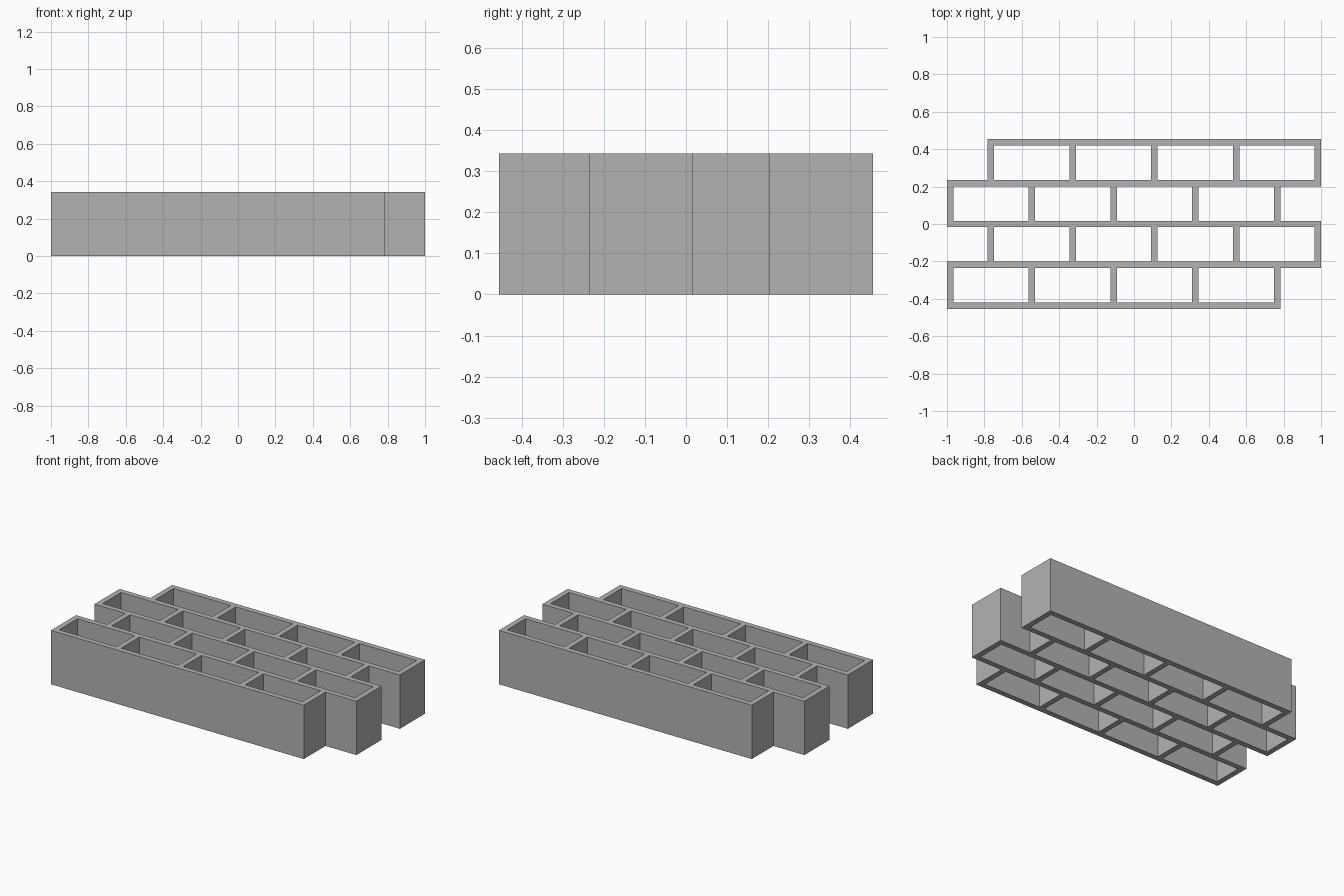
import bpy
import bmesh

if "Cube" in bpy.data.objects:
    bpy.data.objects.remove(bpy.data.objects["Cube"], do_unlink=True)

HEIGHT = 0.343
WALL = 0.0172          # half the wall thickness
PITCH_X = 0.437        # brick length
PITCH_Y = 0.219        # brick row depth
ROWS, BRICKS = 4, 4
END = 1.0 - WALL       # centre of the outermost cross wall

grey = bpy.data.materials.new("concrete_grey")
grey.use_nodes = True
colour = (0.45, 0.45, 0.45, 1)
grey.diffuse_color = colour
grey.node_tree.nodes["Principled BSDF"].inputs["Base Color"].default_value = colour

# Cross wall centres per row: odd rows are shifted by half a brick
webs = []
for row in range(ROWS):
    side = -1 if row % 2 == 0 else 1
    webs.append(sorted(side * (END - PITCH_X * i) for i in range(BRICKS + 1)))
rails = [PITCH_Y * (i - ROWS / 2) for i in range(ROWS + 1)]


def edge_xs(row):
    """Both edges of every cross wall in a row, from left to right."""
    if 0 <= row < ROWS:
        return [x + s for x in webs[row] for s in (-WALL, WALL)]
    return []


bm = bmesh.new()


def face(points):
    bm.faces.new([bm.verts.new((x, y, 0)) for x, y in points])


# Long walls, with corners wherever a cross wall joins
for i, y in enumerate(rails):
    below, above = edge_xs(i - 1), edge_xs(i)
    left, right = min(below + above), max(below + above)
    lower = sorted({round(x, 5) for x in below + [left, right]})
    upper = sorted({round(x, 5) for x in above + [left, right]})
    face([(x, y - WALL) for x in lower] + [(x, y + WALL) for x in reversed(upper)])

# Cross walls between neighbouring long walls
for row in range(ROWS):
    y0, y1 = rails[row] + WALL, rails[row + 1] - WALL
    for x in webs[row]:
        face([(x - WALL, y0), (x + WALL, y0), (x + WALL, y1), (x - WALL, y1)])

# Join the plan and raise it to full height
bmesh.ops.remove_doubles(bm, verts=bm.verts[:], dist=0.0005)
raised = bmesh.ops.extrude_face_region(bm, geom=bm.faces[:], use_keep_orig=True)
top = [g for g in raised["geom"] if isinstance(g, bmesh.types.BMVert)]
bmesh.ops.translate(bm, verts=top, vec=(0, 0, HEIGHT))

# Merge flat side faces at the flush ends
upright = [e for e in bm.edges if abs(e.verts[0].co.z - e.verts[1].co.z) > HEIGHT / 2]
bmesh.ops.dissolve_limit(bm, angle_limit=0.01, verts=[], edges=upright)
bmesh.ops.recalc_face_normals(bm, faces=bm.faces[:])

mesh = bpy.data.meshes.new("hollow_brick_wall")
bm.to_mesh(mesh)
bm.free()
mesh.materials.append(grey)
wall = bpy.data.objects.new("hollow_brick_wall", mesh)
bpy.context.collection.objects.link(wall)
